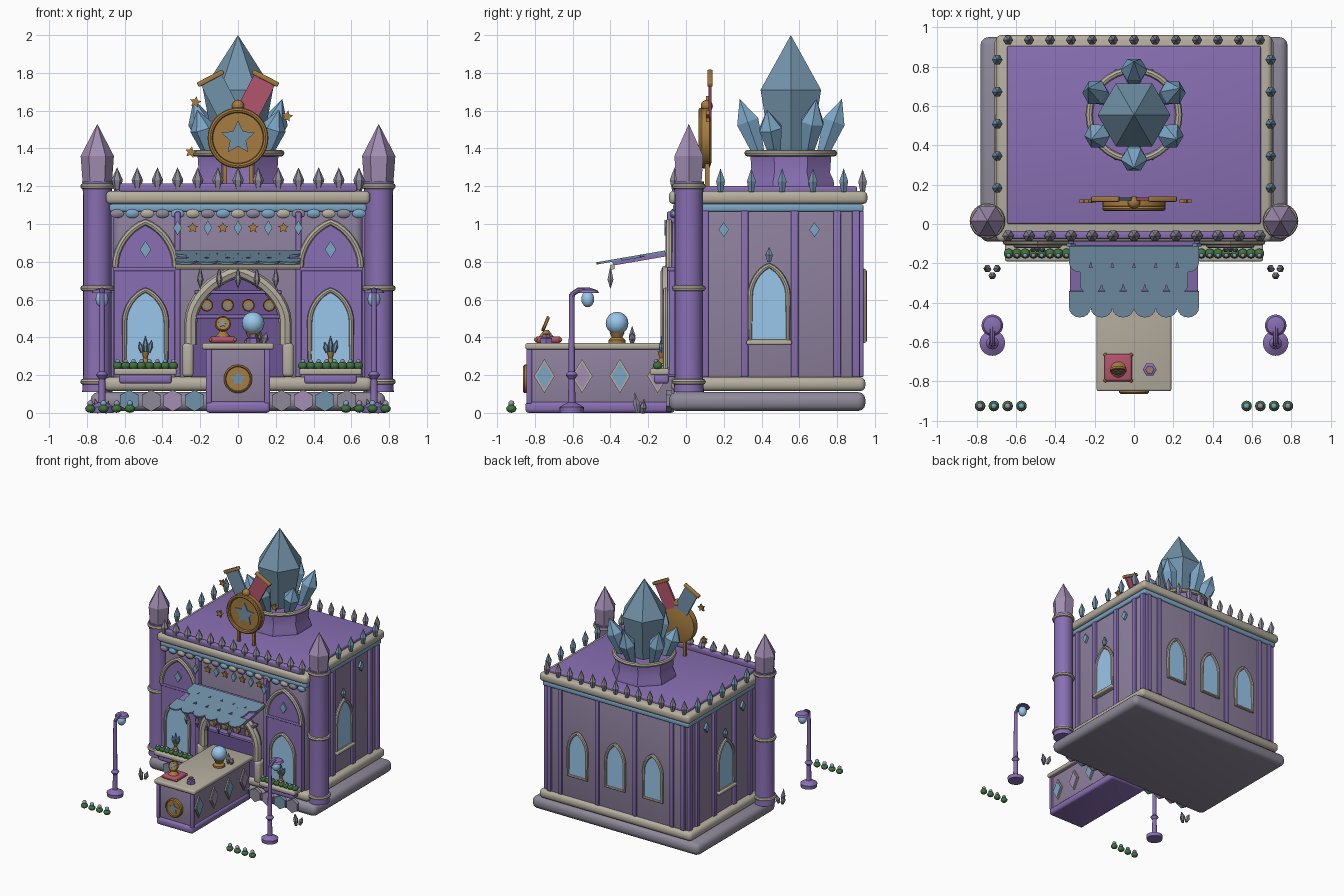
import bpy, bmesh
from math import sin, cos, pi, radians
from mathutils import Vector, Matrix

if "Cube" in bpy.data.objects:
    bpy.data.objects.remove(bpy.data.objects["Cube"])

COL = dict(purple=(.25, .16, .45), dark=(.15, .09, .29), wall=(.27, .22, .34), beige=(.47, .43, .35),
           blue=(.2, .38, .56), crystal=(.17, .29, .4), glass=(.32, .57, .83), gold=(.38, .2, .05),
           pink=(.45, .09, .15), green=(.05, .17, .05), stone=(.27, .25, .32), lilac=(.36, .27, .45))
MATS = {}
for k, c in COL.items():
    MATS[k] = bpy.data.materials.new(k)
    MATS[k].diffuse_color = (*c, 1)

def add(name, bm, col, loc=(0, 0, 0), rot=(0, 0, 0), smooth=True):
    bmesh.ops.remove_doubles(bm, verts=bm.verts, dist=1e-5)
    bmesh.ops.recalc_face_normals(bm, faces=bm.faces)
    me = bpy.data.meshes.new(name)
    bm.to_mesh(me)
    bm.free()
    me.materials.append(MATS[col])
    if smooth:
        me.shade_smooth()
        me.set_sharp_from_angle(angle=radians(35))
    ob = bpy.data.objects.new(name, me)
    ob.location, ob.rotation_euler = loc, rot
    bpy.context.collection.objects.link(ob)
    return ob

def box(name, x0, x1, y0, y1, z0, z1, col, bev=0.0, rot=(0, 0, 0)):
    bm = bmesh.new()
    bmesh.ops.create_cube(bm, size=1, matrix=Matrix.Diagonal((x1 - x0, y1 - y0, z1 - z0, 1)))
    if bev:
        bmesh.ops.bevel(bm, geom=bm.edges[:], offset=bev, segments=3, profile=.5, affect='EDGES')
    return add(name, bm, col, ((x0 + x1) / 2, (y0 + y1) / 2, (z0 + z1) / 2), rot)

def lathe(name, prof, n, loc, col, rot=(0, 0, 0), smooth=True):
    bm = bmesh.new()
    rings = [[bm.verts.new((r * cos(2 * pi * i / n), r * sin(2 * pi * i / n), z)) for i in range(n)] for r, z in prof]
    for a, b in zip(rings, rings[1:]):
        for i in range(n):
            bm.faces.new((a[i], a[(i + 1) % n], b[(i + 1) % n], b[i]))
    for k in (0, -1):
        if prof[k][0] > 0:
            bm.faces.new(rings[k])
    bmesh.ops.dissolve_degenerate(bm, dist=1e-6, edges=bm.edges)
    return add(name, bm, col, loc, rot, smooth)

def plate(name, pts, depth, loc, col, rot=(0, 0, 0)):
    # outline in local xz, extruded towards local -y
    bm = bmesh.new()
    f = bm.faces.new([bm.verts.new((x, 0, z)) for x, z in pts])
    e = bmesh.ops.extrude_face_region(bm, geom=[f])
    bmesh.ops.translate(bm, vec=(0, -depth, 0), verts=[v for v in e['geom'] if isinstance(v, bmesh.types.BMVert)])
    return add(name, bm, col, loc, rot)

def tube(name, pts, r, col, loc=(0, 0, 0), rot=(0, 0, 0), closed=False):
    cu = bpy.data.curves.new(name, 'CURVE')
    cu.dimensions, cu.bevel_depth, cu.bevel_resolution, cu.use_fill_caps = '3D', r, 2, True
    sp = cu.splines.new('POLY')
    sp.points.add(len(pts) - 1)
    for p, q in zip(sp.points, pts):
        p.co = (*q, 1)
    sp.use_cyclic_u = closed
    tmp = bpy.data.objects.new(name, cu)
    bm = bmesh.new()
    bm.from_mesh(bpy.data.meshes.new_from_object(tmp))
    bpy.data.objects.remove(tmp)
    return add(name, bm, col, loc, rot)

def ball(name, r, loc, col, sz=1):
    prof = [(r * sin(pi * i / 10), -r * sz * cos(pi * i / 10)) for i in range(11)]
    prof[0], prof[-1] = (0, -r * sz), (0, r * sz)
    return lathe(name, prof, 16, loc, col)

def arch(w, z0, zs, zt, n=16):
    a = [(w, z0)]
    for i in range(n + 1):
        t = pi * i / n
        a.append((w * cos(t), zs + (zt - zs) * (.75 * sin(t) + .25 * (1 - abs(cos(t))))))
    return a + [(-w, z0)]

def star(r):
    return [((r if i % 2 == 0 else r * .48) * sin(pi * i / 5), (r if i % 2 == 0 else r * .48) * cos(pi * i / 5)) for i in range(10)]

def diamond(w, h):
    return [(w, 0), (0, h), (-w, 0), (0, -h)]

def ngon(r, n=6, a=0):
    return [(r * cos(2 * pi * i / n + a), r * sin(2 * pi * i / n + a)) for i in range(n)]

def crystal(name, r, h, loc, col, rot=(0, 0, 0), mid=.45, base=.55):
    return lathe(name, [(r * base, 0), (r, h * mid), (0, h)], 6, loc, col, rot, False)

def ring(name, r, t, loc, col):
    return tube(name, [(x, y, 0) for x, y in ngon(r, 32)], t, col, loc, closed=True)

def window(name, loc, rot, w, h):
    pts = arch(w, 0, h * .6, h)
    plate(name + "_glass", pts, .02, loc, 'glass', rot)
    tube(name + "_frame", [(x, -.018, z) for x, z in pts], .014, 'beige', loc, rot, True)

def medal(name, r, t, loc, rx=0):
    m = Matrix.Translation(loc) @ Matrix.Rotation(rx, 4, 'X')
    lathe(name + "_disc", [(r * .8, 0), (r, t * .2), (r, t * .8), (r * .9, t), (r * .84, t * .8), (0, t * .8)], 32,
          m.translation, 'gold', (pi / 2 + rx, 0, 0))
    plate(name + "_star", star(r * .58), t * .15, m @ Vector((0, -t * .8, 0)), 'crystal', (rx, 0, 0))

# main building
box("foundation", -.78, .78, -.09, .95, .01, .11, 'stone', .04)
box("plinth", -.71, .71, -.08, .95, .115, .19, 'beige', .03)
box("walls", -.66, .66, -.05, .925, .15, 1.12, 'wall', .04)
box("frieze_band", -.68, .68, -.07, .94, 1.065, 1.105, 'blue', .012)
box("cornice", -.7, .7, -.09, .96, 1.105, 1.175, 'beige', .025)
box("roof", -.645, .645, 0, .905, 1.16, 1.2, 'purple', .01)
box("front_parapet", -.63, .63, -.075, -.035, 1.17, 1.215, 'purple', .01)
for i in range(13):
    crystal("back_finial", .026, .12, (-.64 + i * .1067, .935, 1.17), 'stone')
    crystal("front_finial", .03, .12, (-.64 + i * .1067, -.06, 1.18), 'stone')
for s in (-1, 1):
    for i in range(6):
        crystal("side_finial", .027, .125, (s * .695, .02 + i * .163, 1.17), 'crystal')
    # corner towers
    lathe("tower", [(.08, .11), (.075, .2), (.075, 1.15), (.08, 1.225)], 24, (s * .745, .015, 0), 'purple')
    for z in (.165, .66, 1.2):
        ring("tower_band", .074, .016, (s * .745, .015, z), 'beige')
    lathe("tower_crystal", [(.078, 1.225), (.088, 1.36), (0, 1.53)], 6, (s * .745, .015, 0), 'lilac', smooth=False)

    # side wall
    R = (0, 0, s * pi / 2)
    for y in (.1, .31, .575, .8, .9):
        box("side_pilaster", s * .665 - .015, s * .665 + .015, y - .02, y + .02, .19, 1.07, 'purple', .006)
    window("side_window", (s * .66, .44, .38), R, .1, .4)
    box("side_sill", s * .68 - .025, s * .68 + .025, .32, .56, .36, .385, 'beige', .008)
    crystal("side_window_finial", .022, .08, (s * .675, .44, .8), 'crystal')
    for y in (.2, .68):
        plate("side_diamond", diamond(.027, .04), .018, (s * .66, y, .97), 'blue', R)

    # front bay: arched panel, window, flower box
    x = s * .49
    plate("bay_panel", arch(.165, .2, .77, 1.01), .04, (x, -.05, 0), 'purple')
    tube("bay_arch", [(u, -.09, v) for u, v in arch(.16, .77, .78, 1.01)], .018, 'beige', (x, 0, 0))
    box("bay_ledge", x - .17, x + .17, -.1, -.05, .75, .77, 'purple', .006)
    plate("bay_diamond", diamond(.03, .045), .015, (x, -.088, .865), 'blue')
    window("front_window", (x, -.09, .24), (0, 0, 0), .11, .41)
    box("flower_box", x - .165, x + .165, -.19, -.09, .2, .235, 'beige', .01)
    box("flower_box_base", x - .14, x + .14, -.17, -.09, .155, .205, 'purple', .015)
    for i in range(8):
        u = x - .147 + i * .042
        ball("box_leaves", .025, (u, -.15, .25), 'green', .9)
        ball("box_flower", .011, (u, -.16, .274), ('blue', 'lilac')[i % 2])
    lathe("window_stand", [(.025, .26), (.01, .29), (.02, .325)], 12, (x, -.13, 0), 'gold')
    for u, h in ((-.03, .06), (0, .09), (.03, .07)):
        crystal("window_crystal", .014, h, (x + u * .6, -.13, .32), 'crystal', (0, u * 8, 0))
    box("entrance_post", s * .32 - .015, s * .32 + .015, -.1, -.04, .19, 1.065, 'purple', .006)
    box("arch_foot", s * .265 - .03, s * .265 + .03, -.14, -.05, .19, .37, 'beige', .02)

    # street lamp
    lathe("lamp_post", [(.062, 0), (.065, .03), (.04, .045), (.02, .055), (.017, .18), (.032, .2), (.017, .22), (.014, .63)],
          20, (s * .72, -.605, 0), 'purple')
    tube("lamp_arm", [(s * .72, y, z) for y, z in ((-.605, .6), (-.6, .63), (-.57, .65), (-.52, .65))], .014, 'purple')
    lathe("lamp_cap", [(.055, .635), (.045, .65), (0, .665)], 20, (s * .72, -.515, 0), 'purple')
    ball("lamp_globe", .034, (s * .72, -.52, .602), 'glass', 1.25)

    # ground crystals and flowers
    for dx, dy, h in ((0, -.015, .11), (.025, .01, .07), (-.025, .01, .08)):
        crystal("ground_crystal", .02, h, (s * .72 + dx * .6, -.24 + dy, 0), 'stone', (-dy * 10, dx * 12, 0))
    for i in range(4):
        u = s * (.572 + i * .07)
        ball("ground_leaves", .027, (u, -.925, .022), 'green', .8)
        ball("ground_flower", .016, (u, -.925, .05), ('blue', 'lilac')[i % 2])

# back wall
for x in (-.35, 0, .35):
    window("back_window", (x, .925, .38), (0, 0, pi), .085, .37)
for x in (-.62, -.52, -.175, .175, .52, .62):
    box("back_pilaster", x - .018, x + .018, .915, .94, .19, 1.07, 'purple', .006)

# front trim: scallops, pennants, hexagonal paving
for i in range(17):
    lathe("scallop", [(.036, 0), (.036, .015), (.02, .024), (0, .026)], 16, (-.64 + i * .08, -.06, 1.055),
          ('stone', 'blue', 'beige')[i % 3], (pi / 2, 0, 0)).scale = (1, .65, 1)
for i in range(9):
    p = ((-.32 + i * .08), -.05 if 0 < i < 8 else -.1, .98)
    if i % 2:
        plate("frieze_star", star(.03), .015, p, 'gold')
    else:
        plate("frieze_diamond", diamond(.022, .04), .015, p, 'blue')
for i in range(11):
    plate("hex_stone", ngon(.057, 6, pi / 6), .03, (-.575 + i * .115, -.075, .065), ('crystal', 'stone', 'lilac')[i % 3])

# entrance niche with shelves
plate("niche", arch(.25, .19, .48, .76), .02, (0, -.05, 0), 'dark')
tube("entrance_arch", [(u, -.1, v) for u, v in arch(.25, .36, .48, .75)], .034, 'beige')
for z in (.51, .64):
    box("shelf", -.23, .23, -.12, -.06, z - .01, z + .01, 'purple', .004)
for i in range(4):
    medal("shelf_medal", .033, .025, (-.165 + i * .11, -.085, .57))

# awning with overlapping scales
tilt = .17
zat = lambda y: .845 + (y + .08) * .172
box("awning_board", -.325, .325, -.39, -.08, zat(-.235) - .012, zat(-.235) + .008, 'purple', rot=(tilt, 0, 0))
for row, y in enumerate((-.11, -.22, -.34)):
    n = 6 if row != 1 else 5
    for i in range(n):
        w, x = .055, (i - (n - 1) / 2) * .11
        pts = [(w, 0), (-w, 0)] + [(-w * cos(pi * k / 8), -.085 - .05 * sin(pi * k / 8)) for k in range(9)]
        plate("awning_scale", pts, .012, (x, y, zat(y) + .008), 'crystal', (-pi / 2 + tilt, 0, 0))
tube("awning_rod", [(-.33, -.39, .772), (.33, -.39, .772)], .014, 'beige')
for x in (-.2, -.1, 0, .1, .2):
    lathe("hanging_crystal", [(0, -.11), (.018, -.06), (.004, 0)], 6, (x, -.4, .765), 'stone', smooth=False)

# counter
box("counter_base", -.17, .17, -.85, -.06, 0, .06, 'purple', .02)
box("counter_body", -.155, .155, -.83, -.06, .04, .345, 'wall', .01)
box("counter_top", -.19, .19, -.85, -.06, .335, .37, 'beige', .012)
for s in (-1, 1):
    for i in range(4):
        p, R = (s * .152, -.75 + i * .2, .195), (0, 0, s * pi / 2)
        plate("counter_diamond_frame", diamond(.055, .09), .013, p, 'beige', R)
        plate("counter_diamond", diamond(.042, .072), .018, p, ('blue', 'lilac')[i % 2], R)
    box("counter_corner", s * .155 - .015, s * .155 + .015, -.845, -.815, .05, .34, 'purple', .006)
medal("counter_medal", .075, .035, (0, -.828, .18))

# items on the counter
box("cushion", -.15, -.01, -.8, -.66, .37, .405, 'pink', .015)
for dx in (-.065, .065):
    for dy in (-.065, .065):
        ball("cushion_tassel", .01, (-.08 + dx, -.73 + dy, .388), 'gold')
lathe("medal_stand", [(.045, .4), (.03, .415), (.012, .44)], 16, (-.08, -.74, 0), 'gold')
medal("display_medal", .042, .018, (-.08, -.735, .468), -.4)
lathe("inkwell", [(.035, .37), (.035, .395), (.022, .4), (.022, .415)], 6, (.08, -.74, 0), 'purple', smooth=False)
plate("inkwell_star", star(.02), .006, (.08, -.74, .413), 'gold', (-pi / 2, 0, 0))
lathe("orb_stand", [(.045, .37), (.045, .385), (.028, .4), (.04, .425)], 20, (.08, -.365, 0), 'gold')
ball("orb", .06, (.08, -.365, .475), 'glass')
for dx, h in ((0, .09), (.025, .06)):
    crystal("counter_crystal", .02, h, (.11 + dx, -.285, .37), 'stone', (0, dx * 12, 0))

# roof crystal cluster
C = Vector((0, .555, 0))
lathe("crystal_pedestal", [(.25, 1.19), (.245, 1.23), (.225, 1.27), (.232, 1.37), (0, 1.375)], 8, C, 'purple', (0, 0, pi / 8))
ring("pedestal_rim", .228, .018, (0, .555, 1.375), 'beige')
lathe("great_crystal", [(.12, 1.36), (.185, 1.71), (0, 2.0)], 6, C, 'crystal', smooth=False)
for i in range(6):
    a = pi / 6 + i * pi / 3
    d = Vector((cos(a), sin(a), 0))
    rot = (d * .35 + Vector((0, 0, 1))).to_track_quat('Z', 'Y').to_euler()
    crystal("small_crystal", .068, .26 + .06 * (i % 2 == 0 or i == 1), C + d * .165 + Vector((0, 0, 1.36)), 'blue', rot, .6, .5)

# rooftop medal sign
medal("sign_medal", .16, .055, (0, .135, 1.455))
tube("sign_rim", [(x, .08, 1.455 + z) for x, z in ngon(.147, 40)], .014, 'gold', closed=True)
ball("sign_knob", .032, (0, .11, 1.625), 'gold')
for s, col in ((-1, 'crystal'), (1, 'pink')):
    box("sign_leg", s * .07 - .012, s * .07 + .012, .1, .125, 1.19, 1.34, 'gold', .004)
    R = (0, s * .48, 0)
    plate("sign_ribbon", [(-.062, 0), (.062, 0), (.062, .25), (-.062, .25)], .016, (s * .03, .135, 1.55), col, R)
    d = Vector((s * sin(.48), 0, cos(.48)))
    c = Vector((s * .03, .127, 1.55)) + d * .25
    box("ribbon_bar", c.x - .077, c.x + .077, c.y - .014, c.y + .014, c.z - .013, c.z + .013, 'gold', .006, R)
for x, z in ((-.225, 1.645), (.26, 1.57), (-.25, 1.38)):
    plate("floating_star", star(.032), .018, (x, .125, z), 'gold', (0, .2, 0))

for m in bpy.data.materials:
    if m.users and not m.is_grease_pencil:
        m.use_nodes = True
        m.node_tree.nodes["Principled BSDF"].inputs["Base Color"].default_value = m.diffuse_color
